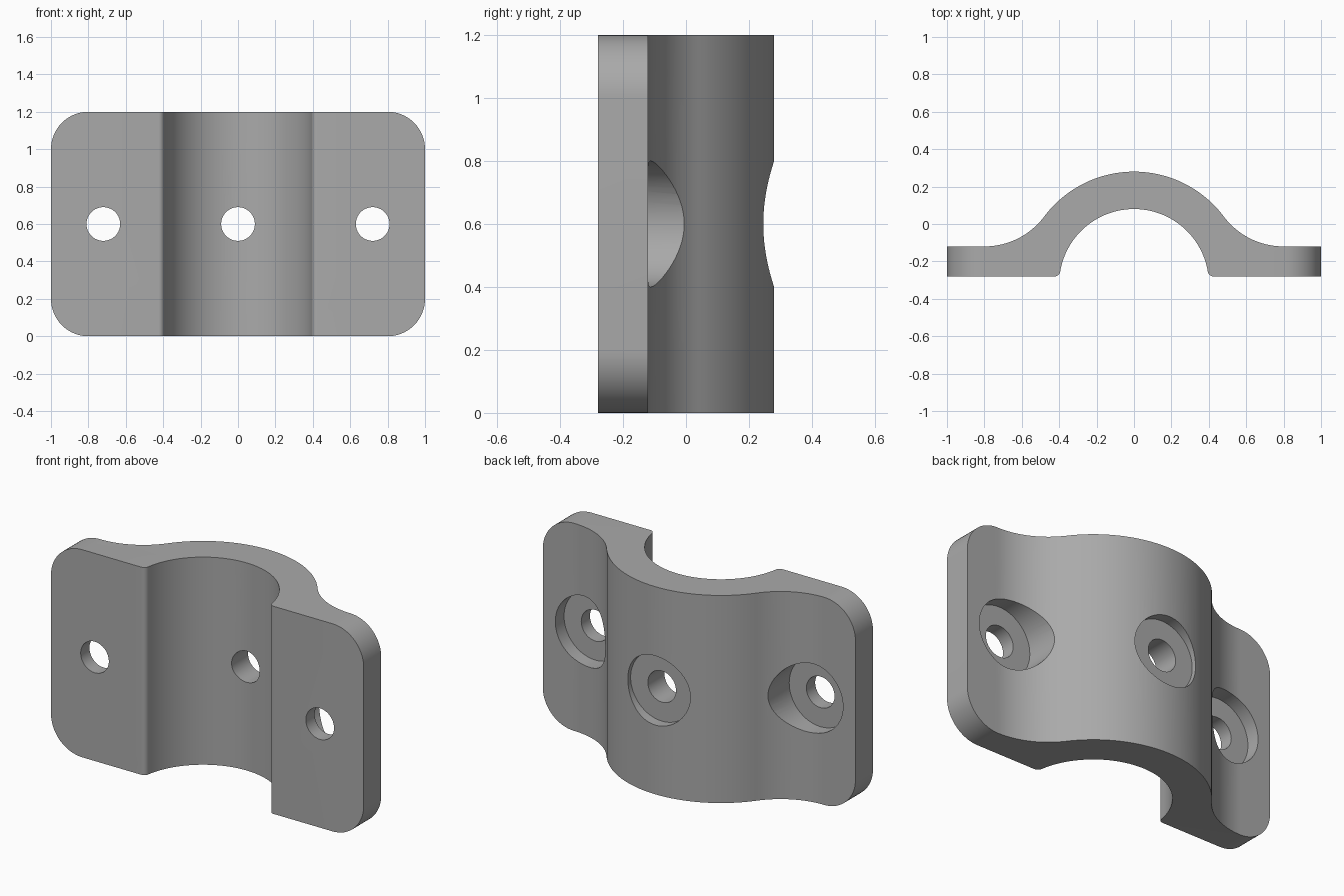
import bpy, bmesh, math
from mathutils import Matrix

if "Cube" in bpy.data.objects:
    bpy.data.objects.remove(bpy.data.objects["Cube"], do_unlink=True)

HEIGHT = 1.2
BASE, FLANGE_TOP = -0.28, -0.12
AXIS_Y = -0.32                     # axis of the clamped pipe
INNER_R, OUTER_R, FILLET_R, LIP_R = 0.4, 0.6, 0.4, 0.03
CORNER_R = 0.2

steel = bpy.data.materials.new("grey_steel")
steel.use_nodes = True
colour = (0.4, 0.4, 0.4, 1)
steel.diffuse_color = colour
steel.node_tree.nodes["Principled BSDF"].inputs["Base Color"].default_value = colour


def arc(cx, cy, r, a0, a1, n):
    return [(cx + r * math.cos(a0 + (a1 - a0) * i / n),
             cy + r * math.sin(a0 + (a1 - a0) * i / n)) for i in range(n + 1)]


def make_object(name, bm):
    bmesh.ops.recalc_face_normals(bm, faces=bm.faces)
    mesh = bpy.data.meshes.new(name)
    bm.to_mesh(mesh)
    bm.free()
    mesh.materials.append(steel)
    obj = bpy.data.objects.new(name, mesh)
    bpy.context.collection.objects.link(obj)
    return obj


def extrude(name, points, depth):
    """Extrude a closed outline of 3D points along a vector."""
    bm = bmesh.new()
    face = bm.faces.new([bm.verts.new(p) for p in points])
    new = bmesh.ops.extrude_face_region(bm, geom=[face])["geom"]
    bmesh.ops.translate(bm, vec=depth, verts=[v for v in new if isinstance(v, bmesh.types.BMVert)])
    return make_object(name, bm)


def bore(name, x, y0, y1, r):
    bm = bmesh.new()
    place = Matrix.Translation((x, (y0 + y1) / 2, HEIGHT / 2)) @ Matrix.Rotation(math.pi / 2, 4, 'X')
    bmesh.ops.create_cone(bm, cap_ends=True, segments=64, radius1=r, radius2=r,
                          depth=y1 - y0, matrix=place)
    return make_object(name, bm)


# Half of the saddle profile, from crown to flange and back to the inner crown
fillet_y = FLANGE_TOP + FILLET_R
fillet_x = math.sqrt((OUTER_R + FILLET_R) ** 2 - (fillet_y - AXIS_Y) ** 2)
tangent = math.atan2(fillet_y - AXIS_Y, fillet_x)
lip_y = BASE + LIP_R
lip_x = math.sqrt((INNER_R + LIP_R) ** 2 - (lip_y - AXIS_Y) ** 2)
lip_angle = math.atan2(lip_y - AXIS_Y, lip_x)
half = arc(0, AXIS_Y, OUTER_R, math.pi / 2, tangent, 24)
half += arc(fillet_x, fillet_y, FILLET_R, math.pi + tangent, 1.5 * math.pi, 20)[1:]
half += [(1, FLANGE_TOP), (1, BASE)]
half += arc(lip_x, lip_y, LIP_R, 1.5 * math.pi, math.pi + lip_angle, 8)
half += arc(0, AXIS_Y, INNER_R, lip_angle, math.pi / 2, 32)[1:]
outline = half + [(-x, y) for x, y in reversed(half[1:-1])]
bracket = extrude("saddle_bracket", [(x, y, 0) for x, y in outline], (0, 0, HEIGHT))

# Rounded plate that trims the four flange corners
cx, cz = 1 - CORNER_R, HEIGHT / 2 - CORNER_R
plate = []
for i, (sx, sz) in enumerate([(1, 1), (-1, 1), (-1, -1), (1, -1)]):
    plate += arc(sx * cx, HEIGHT / 2 + sz * cz, CORNER_R, i * math.pi / 2, (i + 1) * math.pi / 2, 16)
cutters = [(extrude("corner_trimmer", [(x, -1, z) for x, z in plate], (0, 2, 0)), 'INTERSECT')]

# Screw holes with counterbores on the back
for side, x, floor in (("right", -0.72, -0.2), ("centre", 0, 0.22), ("left", 0.72, -0.2)):
    cutters.append((bore(side + "_screw_hole", x, -1, 1, 0.09), 'DIFFERENCE'))
    cutters.append((bore(side + "_counterbore", x, floor, 1, 0.2), 'DIFFERENCE'))

bpy.ops.object.select_all(action='DESELECT')
bpy.context.view_layer.objects.active = bracket
bracket.select_set(True)
for cutter, operation in cutters:
    mod = bracket.modifiers.new(cutter.name, 'BOOLEAN')
    mod.object, mod.operation, mod.solver = cutter, operation, 'EXACT'
    bpy.ops.object.modifier_apply(modifier=mod.name)
    bpy.data.objects.remove(cutter, do_unlink=True)

bpy.ops.object.shade_smooth_by_angle(angle=math.radians(30))
